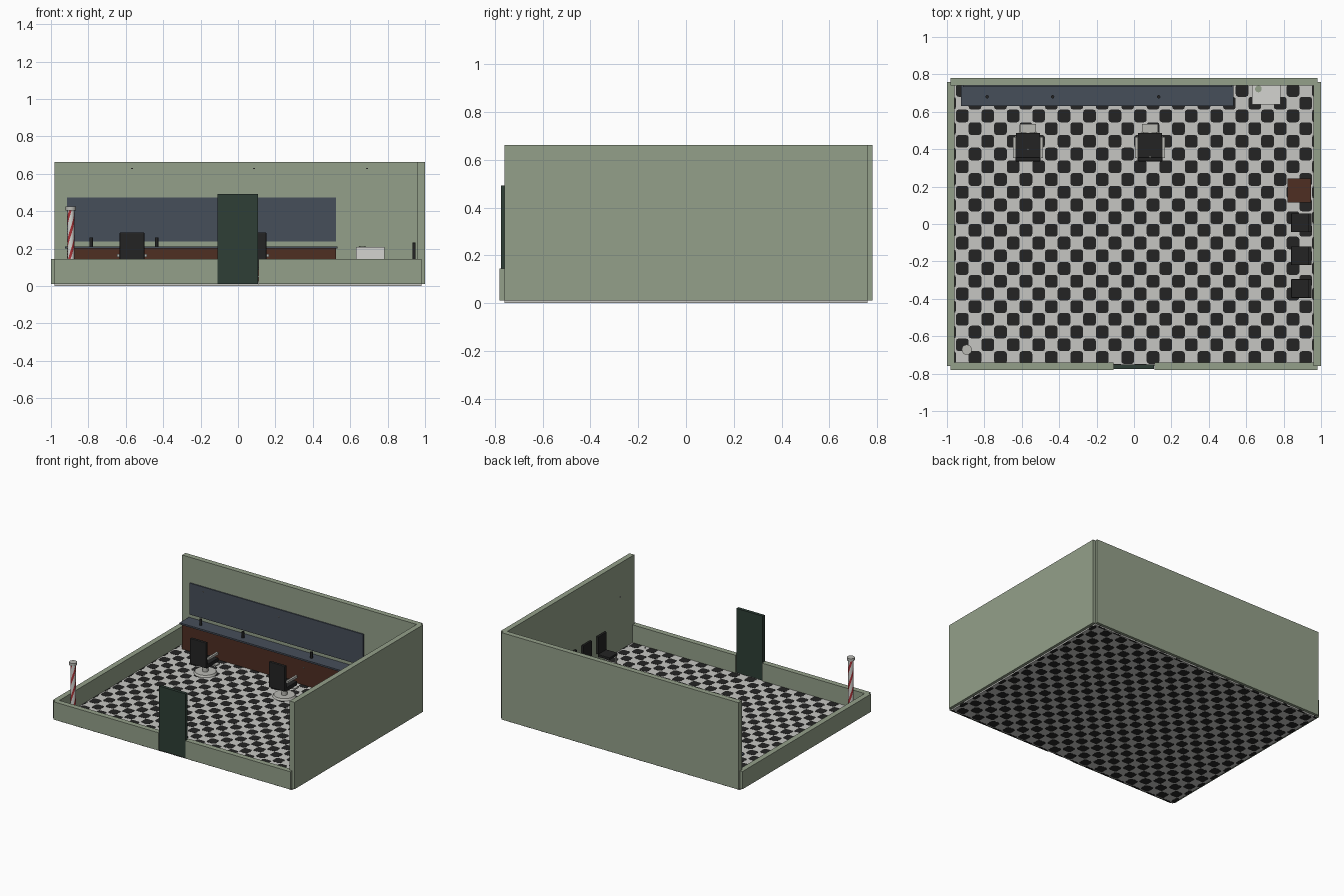
import bpy, bmesh, math
from mathutils import Matrix

if "Cube" in bpy.data.objects:
    bpy.data.objects.remove(bpy.data.objects["Cube"])


def material(name, r, g, b):
    lin = [((c / 255 + 0.055) / 1.055) ** 2.4 if c > 10 else c / 255 / 12.92 for c in (r, g, b)]
    m = bpy.data.materials.new(name)
    m.diffuse_color = (*lin, 1)
    m.use_nodes = True
    m.node_tree.nodes["Principled BSDF"].inputs["Base Color"].default_value = m.diffuse_color
    return m


SAGE = material("sage wall", 148, 160, 138)
TILE = material("pale tile", 198, 198, 194)
BLACK = material("black", 36, 36, 36)
SLATE = material("slate glass", 70, 78, 90)
BROWN = material("brown wood", 78, 46, 34)
GREEN = material("dark green", 46, 62, 54)
METAL = material("pale metal", 186, 186, 180)
WHITE = material("white enamel", 212, 212, 208)
RED = material("red stripe", 170, 50, 55)


def finish(name, bm, *mats):
    me = bpy.data.meshes.new(name)
    bm.to_mesh(me)
    bm.free()
    for m in mats:
        me.materials.append(m)
    ob = bpy.data.objects.new(name, me)
    bpy.context.collection.objects.link(ob)
    return ob


def box(name, x0, x1, y0, y1, z0, z1, mat, bevel=0):
    bm = bmesh.new()
    bmesh.ops.create_cube(bm, size=1, matrix=Matrix.Translation(
        ((x0 + x1) / 2, (y0 + y1) / 2, (z0 + z1) / 2)) @ Matrix.Diagonal((x1 - x0, y1 - y0, z1 - z0, 1)))
    if bevel:
        bmesh.ops.bevel(bm, geom=bm.edges[:], offset=bevel, segments=2, affect='EDGES', profile=0.5)
    return finish(name, bm, mat)


def smooth(ob):
    bpy.ops.object.select_all(action='DESELECT')
    ob.select_set(True)
    bpy.context.view_layer.objects.active = ob
    bpy.ops.object.shade_smooth_by_angle(angle=math.radians(35))


def cylinder(name, x, y, z0, z1, r, mat, r_top=None, sides=24):
    bm = bmesh.new()
    bmesh.ops.create_cone(bm, cap_ends=True, segments=sides, radius1=r,
                          radius2=r if r_top is None else r_top, depth=z1 - z0,
                          matrix=Matrix.Translation((x, y, (z0 + z1) / 2)))
    ob = finish(name, bm, mat)
    smooth(ob)
    return ob


# Room: pale slab with walls centred on its edges
FX, FY, T, FZ = 0.98, 0.76, 0.02, 0.012
box("floor_slab", -FX, FX, -FY, FY, 0.001, FZ - 0.001, TILE)
box("back_wall", -FX, FX, FY - T, FY + T, FZ, 0.662, SAGE)
box("right_wall", FX - T, FX + T, -FY, FY, FZ, 0.662, SAGE)
box("left_low_wall", -FX - T, -FX + T, -FY, FY, FZ, 0.145, SAGE)
box("front_low_wall_left", -FX, -0.11, -FY - T, -FY + T, FZ, 0.145, SAGE)
box("front_low_wall_right", 0.11, FX, -FY - T, -FY + T, FZ, 0.145, SAGE)
box("front_door", -0.11, 0.108, -0.774, -0.75, FZ, 0.492, GREEN)

# Checker: black tiles with rounded corners, cut off at the slab edge
bm = bmesh.new()
S, R = 0.068, 0.014
for i in range(-15, 15):
    for j in range(-12, 12):
        if (i + j) % 2:
            continue
        x0, x1 = max(i * S, -FX), min((i + 1) * S, FX)
        y0, y1 = max(j * S, -FY), min((j + 1) * S, FY)
        r = min(R, (x1 - x0) / 2.2, (y1 - y0) / 2.2)
        ring = []
        for k, (cx, cy) in enumerate(((x1 - r, y1 - r), (x0 + r, y1 - r), (x0 + r, y0 + r), (x1 - r, y0 + r))):
            for a in (0, 45, 90):
                t = math.radians(90 * k + a)
                ring.append((cx + r * math.cos(t), cy + r * math.sin(t)))
        low = [bm.verts.new((x, y, 0)) for x, y in ring]
        top = [bm.verts.new((x, y, FZ)) for x, y in ring]
        bm.faces.new(top)
        bm.faces.new(low[::-1])
        for k in range(len(ring)):
            n = (k + 1) % len(ring)
            bm.faces.new((low[k], low[n], top[n], top[k]))
finish("black_floor_tiles", bm, BLACK)

# Counter, mirror and bottles along the back wall
box("counter_cabinet", -0.915, 0.524, 0.645, 0.74, FZ, 0.2, BROWN)
box("counter_top", -0.925, 0.533, 0.63, 0.74, 0.2, 0.212, SLATE)
box("long_mirror", -0.915, 0.524, 0.732, 0.74, 0.238, 0.473, SLATE)
for n, x in enumerate((-0.785, -0.435, 0.132)):
    cylinder(f"bottle_{n}", x, 0.68, 0.212, 0.258, 0.009, BLACK, sides=12)

# Wash cabinet with a drain disc
box("wash_cabinet", 0.63, 0.783, 0.64, 0.74, FZ, 0.208, WHITE)
cylinder("wash_cabinet_disc", 0.665, 0.722, 0.206, 0.21, 0.018, SAGE)

# Barber chairs facing the mirror
for n, x in enumerate((-0.567, 0.086)):
    p = f"styling_chair_{n}_"
    cylinder(p + "base", x, 0.425, FZ, 0.026, 0.08, METAL, 0.072, 32)
    cylinder(p + "column", x, 0.425, 0.026, 0.09, 0.02, METAL)
    box(p + "seat", x - 0.065, x + 0.065, 0.35, 0.487, 0.088, 0.118, BLACK, 0.004)
    box(p + "back", x - 0.066, x + 0.066, 0.335, 0.357, 0.095, 0.286, BLACK, 0.004)
    box(p + "footrest", x - 0.043, x + 0.043, 0.49, 0.535, 0.045, 0.055, METAL)
    box(p + "footrest_bar", x - 0.01, x + 0.01, 0.43, 0.5, 0.045, 0.055, METAL)
    for s in (-1, 1):
        c = x + s * 0.073
        box(p + f"arm_{s}", c - 0.008, c + 0.008, 0.352, 0.465, 0.155, 0.172, METAL)

# Waiting area on the right: table and three chairs
box("side_table", 0.822, 0.945, 0.115, 0.243, FZ, 0.1, BROWN)
for n, y in enumerate((0.007, -0.17, -0.345)):
    p = f"waiting_chair_{n}_"
    box(p + "seat", 0.84, 0.937, y - 0.05, y + 0.05, 0.082, 0.1, BLACK, 0.003)
    box(p + "back", 0.932, 0.949, y - 0.05, y + 0.05, 0.1, 0.232, BLACK, 0.003)
    for lx in (0.85, 0.93):
        for s in (-1, 1):
            cylinder(p + f"leg_{lx}_{s}", lx, y + s * 0.042, FZ, 0.083, 0.006, METAL, sides=8)

# Striped pole: spiral faces picked by angle and height
PX, PY = -0.894, -0.672
bm = bmesh.new()
SEG, ROWS, Z0, Z1 = 24, 24, 0.04, 0.405
rings = [[bm.verts.new((PX + 0.019 * math.cos(2 * math.pi * (k + q) / SEG),
                        PY + 0.019 * math.sin(2 * math.pi * (k + q) / SEG),
                        Z0 + (Z1 - Z0) * q / ROWS)) for k in range(SEG)] for q in range(ROWS + 1)]
for q in range(ROWS):
    for k in range(SEG):
        m = (k + 1) % SEG
        f = bm.faces.new((rings[q][k], rings[q][m], rings[q + 1][m], rings[q + 1][k]))
        f.material_index = 1 if k % 8 < 3 else 0
smooth(finish("striped_pole", bm, WHITE, RED))
cylinder("pole_foot", PX, PY, FZ, 0.04, 0.027, METAL)
cylinder("pole_cap", PX, PY, 0.405, 0.425, 0.027, METAL)

# Tiny hanging lamps
for n, (x, y) in enumerate(((-0.567, 0.4), (0.086, 0.36), (0.69, -0.21))):
    cylinder(f"lamp_{n}", x, y, 0.625, 0.632, 0.005, METAL, sides=8)
